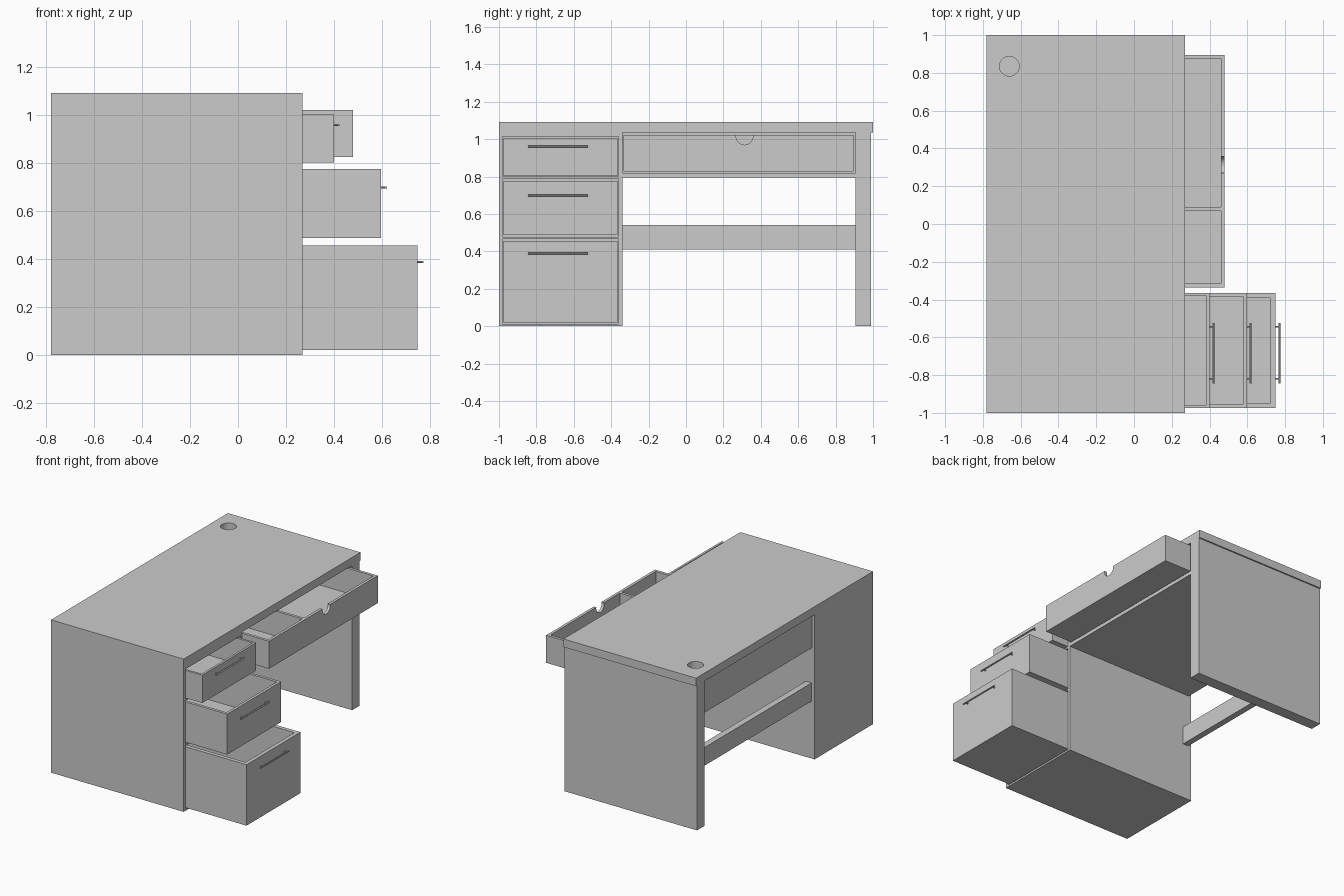
import bpy, bmesh
from mathutils import Matrix, Vector

if "Cube" in bpy.data.objects:
    bpy.data.objects.remove(bpy.data.objects["Cube"])


def add_box(bm, x0, x1, y0, y1, z0, z1):
    size = (x1 - x0, y1 - y0, z1 - z0)
    mid = Vector(((x0 + x1) / 2, (y0 + y1) / 2, (z0 + z1) / 2))
    bmesh.ops.create_cube(bm, size=1, matrix=Matrix.Translation(mid) @ Matrix.Diagonal((*size, 1)))


def add_rod(bm, a, b, r, n=12):
    a, b = Vector(a), Vector(b)
    rot = (b - a).to_track_quat('Z', 'Y').to_matrix().to_4x4()
    bmesh.ops.create_cone(bm, cap_ends=True, segments=n, radius1=r, radius2=r,
                          depth=(b - a).length, matrix=Matrix.Translation((a + b) / 2) @ rot)


def finish(name, bm):
    mesh = bpy.data.meshes.new(name)
    bm.to_mesh(mesh)
    bm.free()
    ob = bpy.data.objects.new(name, mesh)
    bpy.context.collection.objects.link(ob)
    return ob


def boxes(name, *dims):
    bm = bmesh.new()
    for d in dims:
        add_box(bm, *d)
    return finish(name, bm)


def rod_cut(target, a, b, r):
    """Cut a round hole through the target along a to b."""
    bm = bmesh.new()
    add_rod(bm, a, b, r, 40)
    cutter = finish(target.name + "_cutter", bm)
    cutter.hide_render = True
    mod = target.modifiers.new("hole", 'BOOLEAN')
    mod.operation, mod.solver, mod.object = 'DIFFERENCE', 'EXACT', cutter
    bpy.context.view_layer.objects.active = target
    bpy.ops.object.modifier_apply(modifier=mod.name)
    bpy.data.objects.remove(cutter)


def drawer(name, x1, y0, y1, z0, z1, t, length=1.0):
    """Open-topped box with a separate front panel."""
    x0 = x1 - length
    boxes(name + "_box",
          (x0, x1 - t, y0, y1, z0, z0 + 0.018),
          (x0, x0 + t, y0 + t, y1 - t, z0 + 0.018, z1),
          (x0, x1 - t, y0, y0 + t, z0 + 0.018, z1),
          (x0, x1 - t, y1 - t, y1, z0 + 0.018, z1))
    return boxes(name + "_front", (x1 - t, x1, y0, y1, z0, z1))


def handle(name, x, z):
    """Bar pull on two posts."""
    bm = bmesh.new()
    add_rod(bm, (x + 0.02, -0.845, z), (x + 0.02, -0.525, z), 0.005)
    for y in (-0.82, -0.545):
        add_rod(bm, (x - 0.004, y, z), (x + 0.02, y, z), 0.004)
    ob = finish(name, bm)
    bpy.ops.object.select_all(action='DESELECT')
    ob.select_set(True)
    bpy.context.view_layer.objects.active = ob
    bpy.ops.object.shade_smooth_by_angle()


BACK, FRONT = -0.78, 0.27

# Desk top with cable hole
top = boxes("desk_top", (BACK, FRONT, -1, 1, 1.035, 1.093))
rod_cut(top, (-0.66, 0.835, 0.95), (-0.66, 0.835, 1.2), 0.052)

# Drawer cabinet: sides, back and horizontal rails
rails = ((0, 0.013), (0.466, 0.477), (0.788, 0.8), (1.013, 1.035))
boxes("drawer_cabinet",
      (BACK, FRONT, -1, -0.98, 0, 1.035),
      (BACK, FRONT, -0.36, -0.34, 0, 1.035),
      (BACK, BACK + 0.02, -0.98, -0.36, 0, 1.035),
      *[(BACK + 0.02, FRONT, -0.98, -0.36, a, b) for a, b in rails])

# Leg panel, cross bar and housing of the wide drawer
boxes("leg_panel", (BACK, FRONT, 0.905, 0.99, 0, 1.035))
boxes("cross_bar", (-0.755, -0.71, -0.34, 0.905, 0.41, 0.54))
boxes("wide_drawer_housing",
      (BACK + 0.02, FRONT, -0.34, 0.905, 0.794, 0.82),
      (BACK + 0.02, BACK + 0.04, -0.34, 0.905, 0.82, 1.035))

# Three cabinet drawers, pulled out in steps
for label, x, z0, z1, t, hz in (("top", 0.40, 0.804, 1.003, 0.016, 0.96),
                                ("middle", 0.597, 0.488, 0.777, 0.02, 0.698),
                                ("bottom", 0.75, 0.02, 0.456, 0.028, 0.388)):
    drawer(label + "_drawer", x, -0.975, -0.365, z0, z1, t)
    handle(label + "_handle", x, hz)

# Wide drawer with divider and finger notch
front = drawer("wide_drawer", 0.48, -0.335, 0.895, 0.826, 1.023, 0.02)
rod_cut(front, (0.4, 0.313, 1.015), (0.55, 0.313, 1.015), 0.045)
boxes("wide_drawer_divider", (-0.5, 0.46, 0.07, 0.09, 0.844, 1.023))
